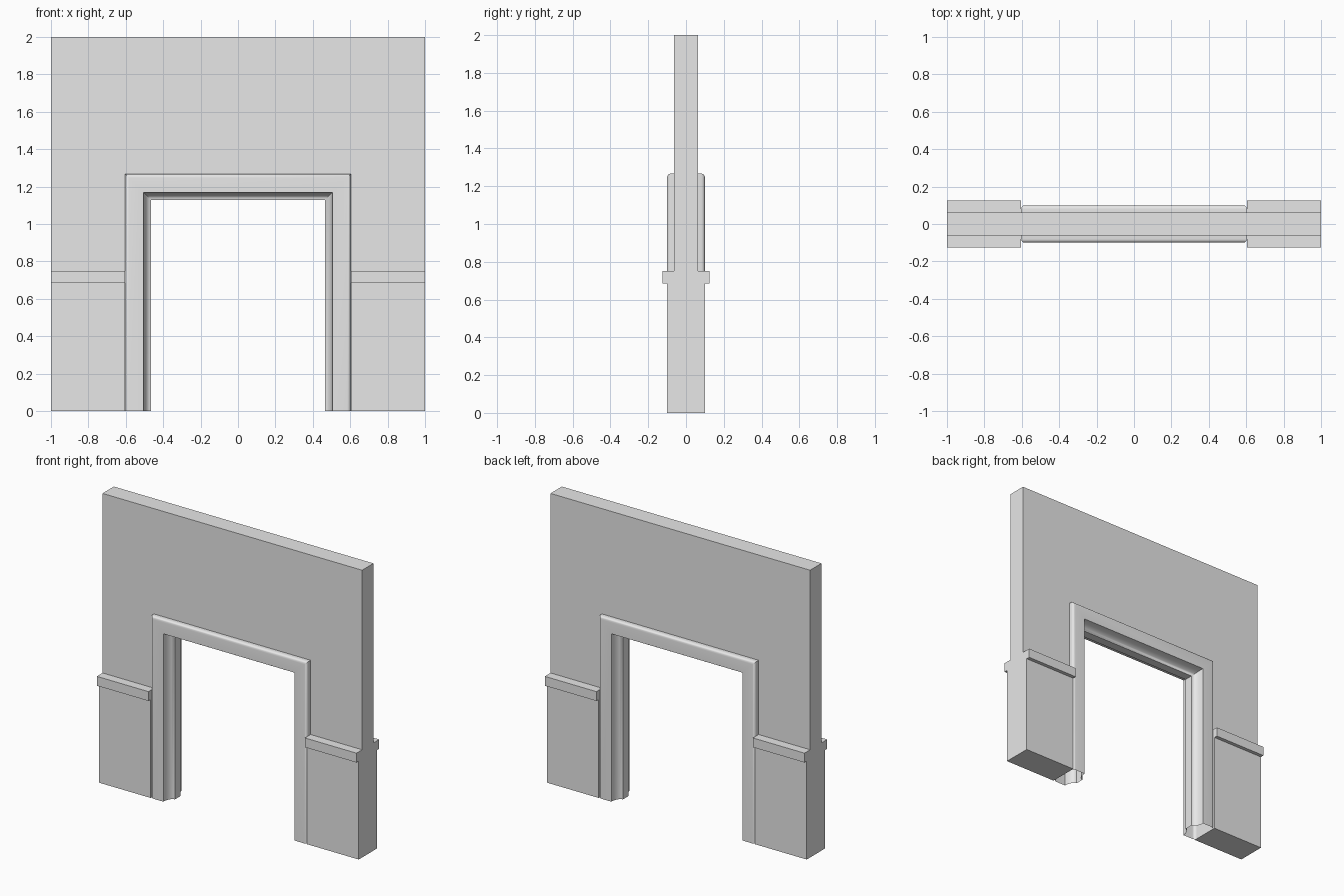
import bpy, bmesh, math

if "Cube" in bpy.data.objects:
    bpy.data.objects.remove(bpy.data.objects["Cube"])

plaster = bpy.data.materials.new("light_grey")
plaster.diffuse_color = (0.8, 0.8, 0.8, 1)
plaster.use_nodes = True
plaster.node_tree.nodes["Principled BSDF"].inputs["Base Color"].default_value = plaster.diffuse_color

OPEN_X, OPEN_Z = 0.603, 1.267   # opening half width and height


def make_object(name, bm):
    mesh = bpy.data.meshes.new(name)
    bm.to_mesh(mesh)
    bm.free()
    mesh.materials.append(plaster)
    obj = bpy.data.objects.new(name, mesh)
    bpy.context.collection.objects.link(obj)
    return obj


def extrude_x(name, profile, half):
    """Solid prism from a (y, z) profile, from x = -half to half."""
    bm = bmesh.new()
    face = bm.faces.new([bm.verts.new((-half, y, z)) for y, z in profile])
    res = bmesh.ops.extrude_face_region(bm, geom=[face])
    moved = [v for v in res["geom"] if isinstance(v, bmesh.types.BMVert)]
    bmesh.ops.translate(bm, verts=moved, vec=(2 * half, 0, 0))
    bmesh.ops.recalc_face_normals(bm, faces=bm.faces)
    return make_object(name, bm)


# Wall with thick lower panel and projecting rail, as one cross-section
side = [(0.1, 0), (0.1, 0.685), (0.125, 0.685), (0.125, 0.75), (0.0625, 0.75), (0.0625, 2)]
wall = extrude_x("wall", side + [(-y, z) for y, z in reversed(side)], 1)

# Doorway cut through the wall
cutter = extrude_x("doorway_cutter", [(-1, -1), (1, -1), (1, OPEN_Z), (-1, OPEN_Z)], OPEN_X)
cutter.hide_render = True
mod = wall.modifiers.new("doorway", 'BOOLEAN')
mod.operation, mod.solver, mod.object = 'DIFFERENCE', 'EXACT', cutter
bpy.context.view_layer.objects.active = wall
bpy.ops.object.modifier_apply(modifier=mod.name)
bpy.data.objects.remove(cutter)

# Door frame moulding: (inset, y) with rounded outer edge and cove inner edge
quarter = [math.pi / 2 * i / 6 for i in range(7)]
half = [(0, -0.05)]
half += [(0.02 - 0.02 * math.cos(t), -0.08 - 0.02 * math.sin(t)) for t in quarter]
half += [(0.138 - 0.04 * math.cos(t), -0.1 + 0.07 * math.sin(t)) for t in quarter]
profile = half + [(d, -y) for d, y in reversed(half)]

bm = bmesh.new()
rows = []
for d, y in profile:
    x, z = OPEN_X - d, OPEN_Z - d
    rows.append([bm.verts.new(p) for p in ((-x, y, 0), (-x, y, z), (x, y, z), (x, y, 0))])
for a, b in zip(rows, rows[1:]):
    for j in range(3):
        bm.faces.new((a[j], b[j], b[j + 1], a[j + 1]))
frame = make_object("door_frame", bm)

# Smooth moulding with sharp corners
bpy.ops.object.select_all(action='DESELECT')
frame.select_set(True)
bpy.context.view_layer.objects.active = frame
bpy.ops.object.shade_smooth_by_angle(angle=math.radians(35))
